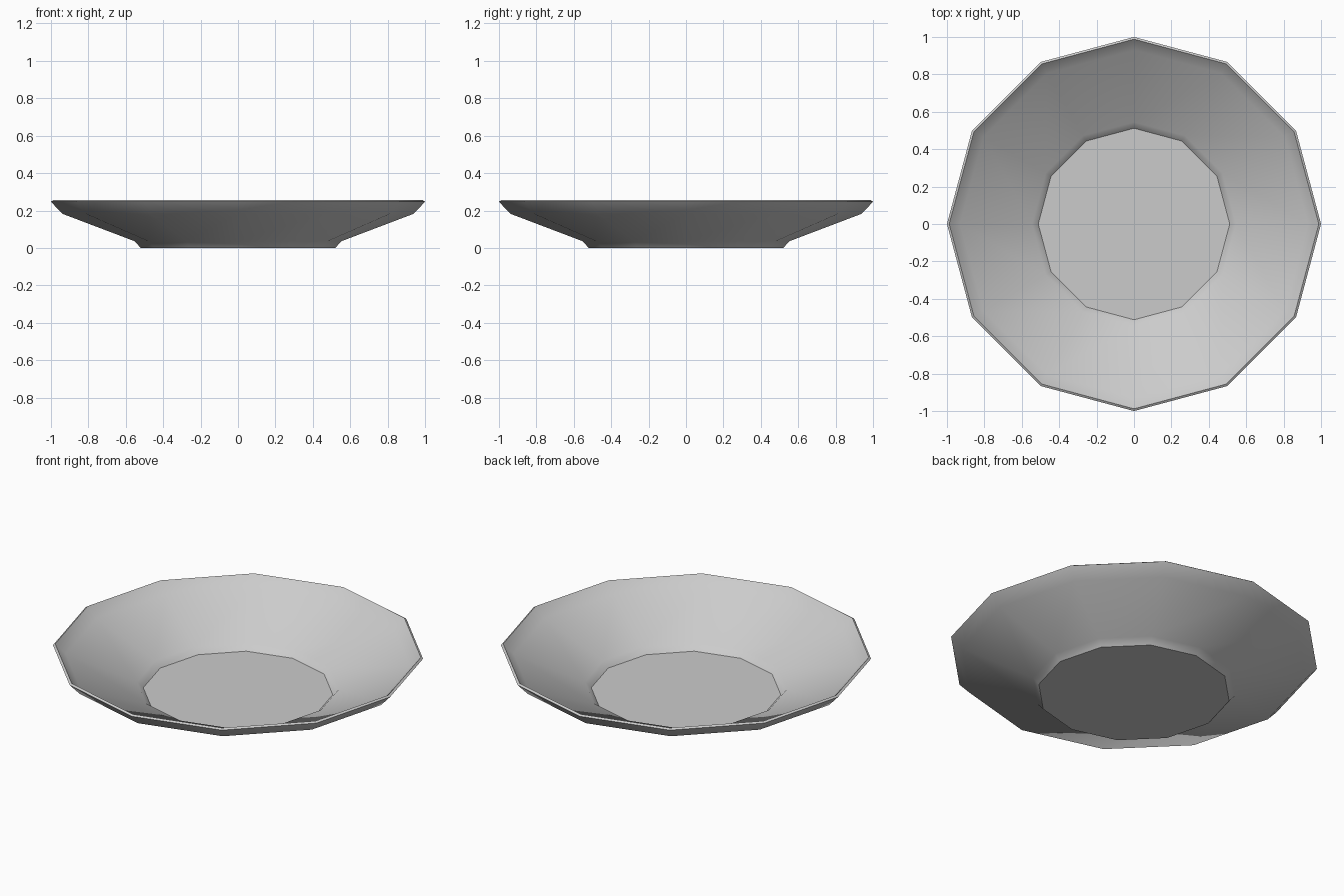
import bpy, bmesh, math

if "Cube" in bpy.data.objects:
    bpy.data.objects.remove(bpy.data.objects["Cube"])

SIDES = 12

# Plate cross-section (radius, height): underside, rim, then inner surface
profile = [
    (0.52, 0.0), (0.553, 0.036), (0.94, 0.183), (1.0, 0.247),
    (0.988, 0.255),
    (0.93, 0.196), (0.545, 0.048), (0.512, 0.014),
]

bm = bmesh.new()
rings = []
for r, z in profile:
    rings.append([bm.verts.new((r * math.cos(a), r * math.sin(a), z))
                  for a in (2 * math.pi * i / SIDES for i in range(SIDES))])

# Walls between neighbouring rings
for lower, upper in zip(rings, rings[1:]):
    for i in range(SIDES):
        j = (i + 1) % SIDES
        bm.faces.new((lower[i], lower[j], upper[j], upper[i]))

# Flat base and inner floor
bm.faces.new(rings[0][::-1])
bm.faces.new(rings[-1])
bmesh.ops.recalc_face_normals(bm, faces=bm.faces[:])

mesh = bpy.data.meshes.new("plate")
bm.to_mesh(mesh)
bm.free()
plate = bpy.data.objects.new("plate", mesh)
bpy.context.collection.objects.link(plate)

# Smooth walls, crisp floor and rim edges
bpy.context.view_layer.objects.active = plate
plate.select_set(True)
bpy.ops.object.shade_smooth_by_angle(angle=math.radians(40))
